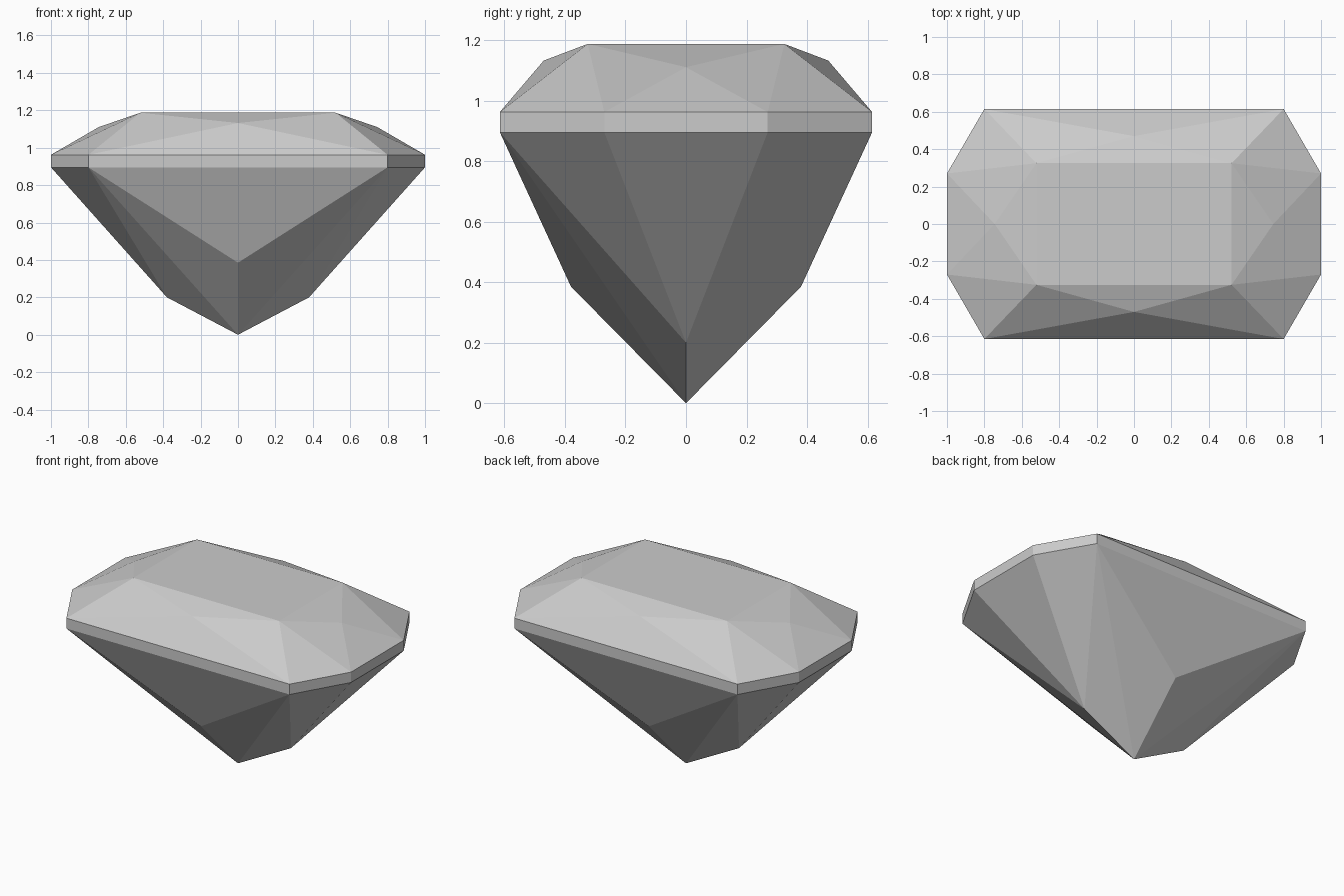
import bpy
import bmesh

cube = bpy.data.objects.get("Cube")
if cube:
    bpy.data.objects.remove(cube, do_unlink=True)

grey = bpy.data.materials.new("gem_grey")
colour = (0.6, 0.6, 0.6, 1)
grey.use_nodes = True
grey.diffuse_color = colour
grey.node_tree.nodes["Principled BSDF"].inputs["Base Color"].default_value = colour

# Heights of the girdle band and the flat table
LOW, HIGH, TABLE = 0.895, 0.962, 1.187
outline = [(0.8, -0.615), (1, -0.27), (1, 0.27), (0.8, 0.615)]
outline += [(-x, -y) for x, y in outline]
quadrants = [(1, -1), (1, 1), (-1, 1), (-1, -1)]
sides = [(1, 0), (0, 1), (-1, 0), (0, -1)]

bm = bmesh.new()
lower = [bm.verts.new((x, y, LOW)) for x, y in outline]
upper = [bm.verts.new((x, y, HIGH)) for x, y in outline]
table = [bm.verts.new((0.522 * x, 0.325 * y, TABLE)) for x, y in quadrants]
crown = [bm.verts.new((0.745 * x, 0.47 * y, 1.11 if x else 1.132)) for x, y in sides]
keel = [bm.verts.new((0.38 * x, 0.38 * y, 0.2 if x else 0.385)) for x, y in sides]
tip = bm.verts.new((0, 0, 0))

# Table and girdle band
bm.faces.new(table)
for i in range(8):
    j = (i + 1) % 8
    bm.faces.new((lower[i], lower[j], upper[j], upper[i]))

for k in range(4):
    a, b, c = 2 * k, 2 * k + 1, (2 * k + 2) % 8
    t, nxt, m = table[k], table[(k + 1) % 4], crown[k]
    # Crown facets: one corner, then four around the side point
    for facet in ((upper[a], upper[b], t), (upper[b], upper[c], m),
                  (upper[b], m, t), (upper[c], nxt, m), (t, m, nxt)):
        bm.faces.new(facet)
    # Pavilion facets: main side, corner, and two running to the tip
    wide = lower[b] if k % 2 else lower[a]
    end, broad = (keel[k - 1], keel[k]) if k % 2 else (keel[k], keel[k - 1])
    for facet in ((lower[c], lower[b], keel[k]), (lower[b], lower[a], end),
                  (wide, tip, end), (wide, broad, tip)):
        bm.faces.new(facet)

bmesh.ops.recalc_face_normals(bm, faces=bm.faces)
mesh = bpy.data.meshes.new("gemstone")
bm.to_mesh(mesh)
bm.free()
mesh.materials.append(grey)
gem = bpy.data.objects.new("gemstone", mesh)
bpy.context.collection.objects.link(gem)
